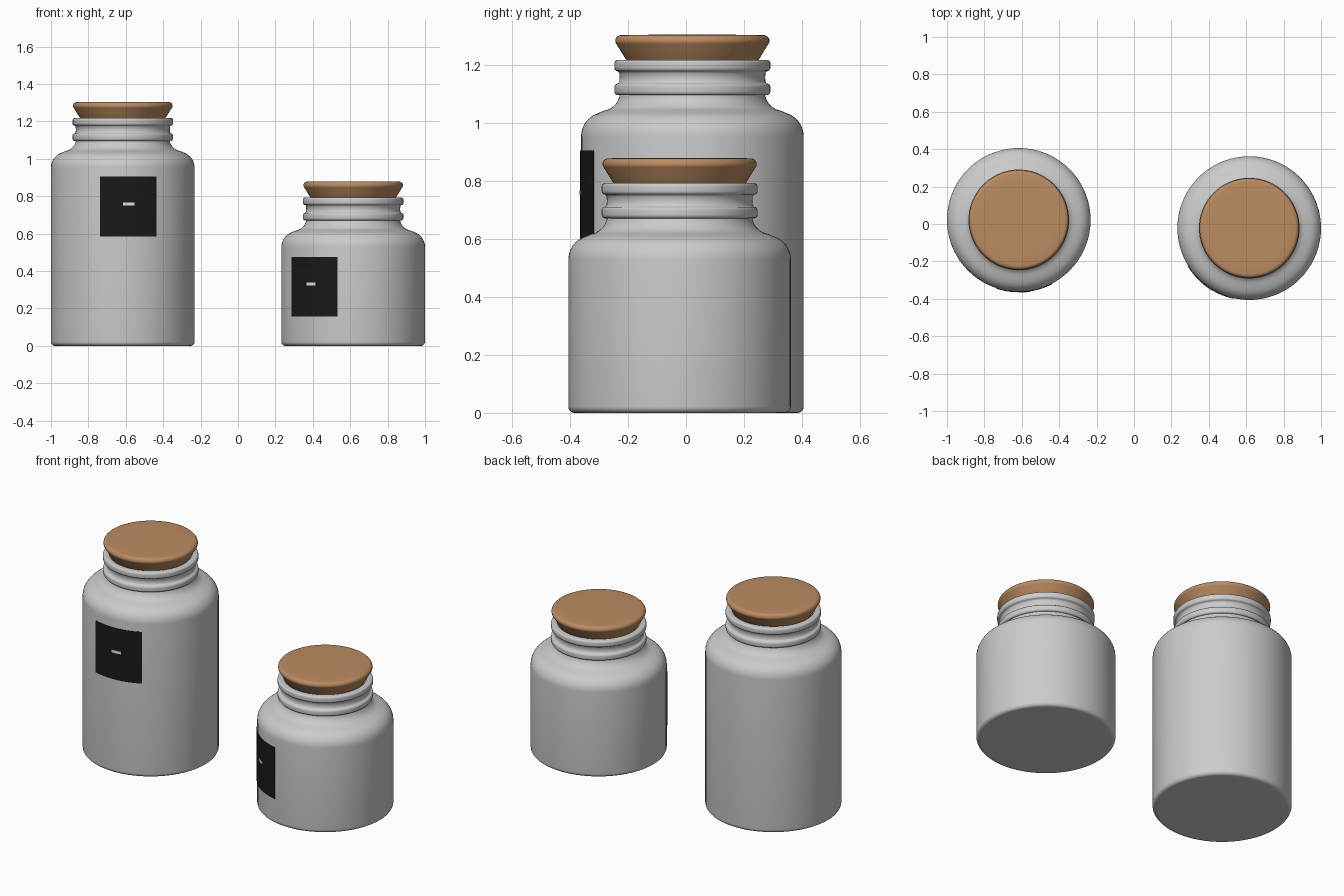
import bpy, bmesh, math

cube = bpy.data.objects.get("Cube")
if cube:
    bpy.data.objects.remove(cube, do_unlink=True)


def material(name, rgb):
    m = bpy.data.materials.new(name)
    m.use_nodes = True
    m.diffuse_color = (*rgb, 1)
    m.node_tree.nodes["Principled BSDF"].inputs["Base Color"].default_value = (*rgb, 1)
    return m


GLASS = material("pale grey glass", (0.6, 0.6, 0.6))
CORK = material("cork", (0.5, 0.26, 0.12))
BLACK = material("black label", (0.01, 0.01, 0.01))
WHITE = material("white mark", (0.8, 0.8, 0.8))


def finish(name, bm, mat, loc, angle=40):
    mesh = bpy.data.meshes.new(name)
    bm.to_mesh(mesh)
    bm.free()
    mesh.materials.append(mat)
    ob = bpy.data.objects.new(name, mesh)
    ob.location = loc
    bpy.context.collection.objects.link(ob)
    bpy.ops.object.select_all(action="DESELECT")
    ob.select_set(True)
    bpy.context.view_layer.objects.active = ob
    bpy.ops.object.shade_smooth_by_angle(angle=math.radians(angle))
    return ob


def lathe(name, profile, mat, loc, steps=72):
    """Spin a (radius, height) profile that starts and ends on the axis."""
    bm = bmesh.new()
    verts = [bm.verts.new((r, 0, z)) for r, z in profile]
    edges = [bm.edges.new(pair) for pair in zip(verts, verts[1:])]
    bmesh.ops.spin(bm, geom=verts + edges, cent=(0, 0, 0), axis=(0, 0, 1),
                   angle=math.tau, steps=steps)
    bmesh.ops.remove_doubles(bm, verts=bm.verts, dist=1e-4)
    bmesh.ops.recalc_face_normals(bm, faces=bm.faces)
    return finish(name, bm, mat, loc)


def arc(r, z, rad_r, rad_z, start, end, n=6):
    """Points on an elliptical arc, angles in degrees."""
    angles = [math.radians(start + (end - start) * i / n) for i in range(n + 1)]
    return [(r + rad_r * math.cos(a), z + rad_z * math.sin(a)) for a in angles]


def curved_plate(name, radius, middle, sweep, low, high, mat, loc, thick=0.003):
    """Thin plate wrapped on the jar wall, angles measured from the front."""
    bm = bmesh.new()
    n = 16
    columns = []
    for i in range(n + 1):
        a = math.radians(middle + sweep * (i / n - 0.5))
        columns.append([bm.verts.new((r * math.sin(a), -r * math.cos(a), z))
                        for r, z in ((radius, low), (radius, high),
                                     (radius + thick, high), (radius + thick, low))])
    for a, b in zip(columns, columns[1:]):
        for k in range(4):
            bm.faces.new((a[k], b[k], b[k - 1], a[k - 1]))
    bm.faces.new(columns[0])
    bm.faces.new(columns[-1])
    bmesh.ops.recalc_face_normals(bm, faces=bm.faces)
    return finish(name, bm, mat, loc)


def jar(prefix, x, y, rim, label_angle, label_z):
    loc = (x, y, 0)
    wall = 0.384
    # Outer wall, shoulder and flared neck
    outline = [(0, 0), (0.355, 0)]
    outline += arc(wall - 0.022, 0.022, 0.022, 0.022, -80, 0)
    outline += arc(wall - 0.085, rim - 0.265, 0.085, 0.085, 0, 72, 8)
    outline += arc(0.317, rim - 0.112, 0.067, 0.065, 260, 180, 6)
    # Two rounded rings round the neck
    for low in (rim - 0.122, rim - 0.04):
        outline += arc(0.257, low + 0.012, 0.012, 0.012, -90, 0, 4)
        outline += arc(0.257, low + 0.028, 0.012, 0.012, 0, 90, 4)
        if low < rim - 0.1:
            outline += [(0.252, low + 0.046), (0.251, low + 0.06), (0.252, low + 0.076)]
    # Mouth and hollow inside
    outline += [(0.235, rim), (0.225, rim - 0.01), (0.225, rim - 0.15),
                (0.34, rim - 0.23), (0.36, rim - 0.28), (0.36, 0.04), (0, 0.03)]
    lathe(prefix + "_jar", outline, GLASS, loc)

    # Tapered stopper with a softened top
    stopper = [(0, rim - 0.06), (0.205, rim - 0.06), (0.22, rim - 0.01),
               (0.232, rim + 0.005), (0.249, rim + 0.033), (0.262, rim + 0.054)]
    stopper += arc(0.246, rim + 0.065, 0.02, 0.02, -20, 90, 6)
    stopper += [(0.2, rim + 0.086), (0, rim + 0.087)]
    lathe(prefix + "_stopper", stopper, CORK, loc)

    # Wrapped label with a small plain mark
    curved_plate(prefix + "_label", wall, label_angle, 46,
                 label_z - 0.16, label_z + 0.16, BLACK, loc)
    curved_plate(prefix + "_label_mark", wall + 0.002, label_angle, 9,
                 label_z + 0.006, label_z + 0.022, WHITE, loc)


jar("tall", -0.616, 0.022, 1.218, 4.8, 0.745)
jar("short", 0.616, -0.022, 0.793, -35.5, 0.316)
